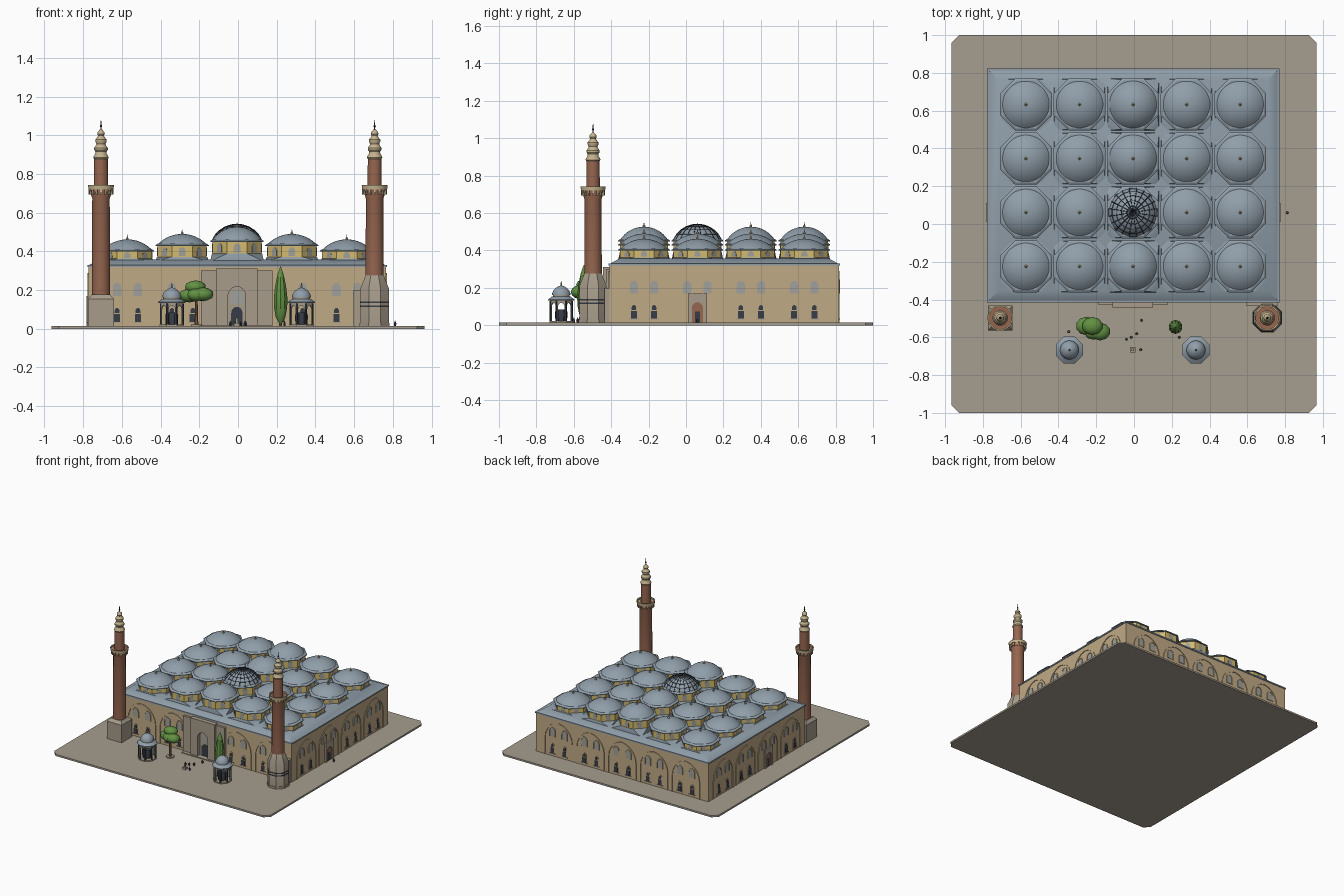
import bpy, bmesh, math
from math import pi, sin, cos, tan
from mathutils import Matrix, Vector

if "Cube" in bpy.data.objects:
    bpy.data.objects.remove(bpy.data.objects["Cube"])

def lin(c):
    c /= 255
    return c / 12.92 if c < 0.04 else ((c + 0.055) / 1.055) ** 2.4

def mat(name, *rgb):
    m = bpy.data.materials.new(name)
    m.diffuse_color = (*[lin(c) for c in rgb], 1)
    m.use_nodes = True
    m.node_tree.nodes["Principled BSDF"].inputs["Base Color"].default_value = m.diffuse_color
    return m

WALL = mat("sand_wall", 192, 170, 134)
PAVE = mat("paving", 166, 157, 143)
LEAD = mat("lead_roof", 144, 158, 169)
DRUM = mat("yellow_drum", 212, 187, 112)
BRICK = mat("brick", 150, 102, 80)
CAP = mat("cream_stone", 196, 178, 142)
STONE = mat("grey_stone", 167, 156, 139)
DARK = mat("dark_opening", 55, 60, 70)
GREEN = mat("leaf_green", 98, 145, 66)
PANE = mat("pale_window", 160, 160, 156)

def finish(name, bm, m, M=Matrix()):
    bmesh.ops.transform(bm, matrix=M, verts=bm.verts)
    bmesh.ops.recalc_face_normals(bm, faces=bm.faces)
    me = bpy.data.meshes.new(name)
    bm.to_mesh(me)
    bm.free()
    me.materials.append(m)
    ob = bpy.data.objects.new(name, me)
    bpy.context.collection.objects.link(ob)
    return ob

def box(name, x0, x1, y0, y1, z0, z1, m, M=Matrix()):
    return hull(name, [(x, y, z) for x in (x0, x1) for y in (y0, y1) for z in (z0, z1)], m, M)

def hull(name, pts, m, M=Matrix()):
    bm = bmesh.new()
    vs = [bm.verts.new(p) for p in pts]
    bmesh.ops.convex_hull(bm, input=vs)
    bmesh.ops.dissolve_limit(bm, angle_limit=0.01, verts=bm.verts, edges=bm.edges)
    return finish(name, bm, m, M)

def lathe(name, prof, n, x, y, m, phase=None):
    """Revolve (radius, z) pairs; n = 8 gives flats facing the axes."""
    bm = bmesh.new()
    ph = pi / n if phase is None else phase
    rings = []
    for r, z in prof:
        a = [ph + 2 * pi * i / n for i in range(n)]
        rings.append([bm.verts.new((x + r * cos(t), y + r * sin(t), z)) for t in a])
    for p, q in zip(rings, rings[1:]):
        for i in range(n):
            bm.faces.new((p[i], p[(i + 1) % n], q[(i + 1) % n], q[i]))
    bm.faces.new(rings[0])
    bm.faces.new(rings[-1])
    return finish(name, bm, m)

def octa(a):            # corner radius of an octagon with half width a
    return a / cos(pi / 8)

def cap(r, h, z, k=8):  # shallow dome profile
    R = (r * r + h * h) / (2 * h)
    t0 = math.asin(min(1, r / R))
    return [(max(R * sin(t0 * (1 - i / k)), 0.001), z + h - R + R * cos(t0 * (1 - i / k))) for i in range(k + 1)]

def arch(w, h, n=10):   # slightly pointed arch outline, left foot to right foot
    s = h - 0.56 * w
    top = [(-w / 2 * cos(pi * i / n), s + 0.5 * w * sin(pi * i / n) + 0.06 * w * (1 - abs(2 * i / n - 1)))
           for i in range(n + 1)]
    return [(-w / 2, 0)] + top + [(w / 2, 0)]

def plate(name, pts, m, M, t):
    """Extrude an outline in x, z towards local -y."""
    bm = bmesh.new()
    f = bm.faces.new([bm.verts.new((x, 0, z)) for x, z in pts])
    g = bmesh.ops.extrude_face_region(bm, geom=[f])
    bmesh.ops.translate(bm, vec=(0, -t, 0), verts=[v for v in g['geom'] if isinstance(v, bmesh.types.BMVert)])
    return finish(name, bm, m, M)

def gate(name, w, h, aw, ah, m, M, t):   # rectangular plate with an arched opening
    pts = [(-w / 2, 0), (-w / 2, h), (w / 2, h), (w / 2, 0)] + arch(aw, ah)[::-1]
    return plate(name, pts, m, M, t)

def arch_band(name, w, h, b, m, M, t):   # arched moulding
    return plate(name, arch(w, h) + arch(w - 2 * b, h - b)[::-1], m, M, t)

def place(cx, cy, ang, u, dist, z):
    return Matrix.Translation((cx, cy, 0)) @ Matrix.Rotation(ang, 4, 'Z') @ Matrix.Translation((u, -dist, z))

# Courtyard paving with clipped corners
X, c = 0.965, 0.04
hull("courtyard", [(sx * (X - a), sy * (1 - b), z) for sx in (-1, 1) for sy in (-1, 1)
                   for a, b in ((c, 0), (0, c)) for z in (0, 0.014)], PAVE)

# Hall body and sloped roof edge
CX, CY, HX, HY = -0.004, 0.204, 0.768, 0.613
box("hall_walls", CX - HX, CX + HX, CY - HY, CY + HY, 0.01, 0.322, WALL)
box("cornice", CX - HX - .006, CX + HX + .006, CY - HY - .006, CY + HY + .006, 0.32, 0.33, LEAD)
hull("roof_edge", [(CX + s * (HX - d), CY + t * (HY - d), z) for s in (-1, 1) for t in (-1, 1)
                   for d, z in ((0.004, 0.33), (0.055, 0.358))], LEAD)

# Grid of domed bays, rising towards the middle aisle
for i in range(-2, 3):
    x = -0.005 + 0.2835 * i
    zb, zt, top = {0: (.388, .452, .527), 1: (.372, .43, .49), 2: (.362, .402, .462)}[abs(i)]
    for j in range(4):
        y = 0.204 + 0.2857 * (j - 1.5)
        glass = i == 0 and j == 1
        R = octa(0.13)
        hull("bay_skirt", [(x + s * .1385, y + t * .1385, z) for s in (-1, 1) for t in (-1, 1) for z in (.335, .348)]
             + [(x + R * cos(pi / 8 + k * pi / 4), y + R * sin(pi / 8 + k * pi / 4), zb) for k in range(8)], LEAD)
        lathe("drum", [(octa(.127), zb - .01), (octa(.127), zt)], 8, x, y, DRUM)
        lathe("dome_eave", [(octa(.138), zt - .003), (octa(.138), zt + .002), (octa(.126), zt + .01)], 8, x, y, LEAD)
        h = top - zt - .006 + (.012 if glass else 0)
        lathe("dome", cap(.128, h, zt + .006), 32, x, y, LEAD)
        if glass:
            ribs = lathe("glass_dome_ribs", cap(.13, h, zt + .008, 5), 20, x, y, DARK)
            w = ribs.modifiers.new("ribs", 'WIREFRAME')
            w.thickness = 0.004
        else:
            lathe("dome_finial", [(.007, top - .003), (.008, top + .005), (.003, top + .01), (.001, top + .024)],
                  8, x, y, CAP)
        for k in range(8):
            plate("drum_window", arch(.034, (zt - zb) * .75), PANE,
                  place(x, y, k * pi / 4, 0, .127, zb + .005), .002)

# Wall bays: blind arches with two tiers of paired windows
def bay(ang, u, dist, door=False):
    P = lambda v, z: place(CX, CY, ang, u + v, dist, z)
    arch_band("blind_arch", .25, .275, .007, WALL, P(0, .014), .005)
    for v in (-.054, .054):
        plate("upper_window", arch(.044, .068), PANE, P(v, .17), .003)
        arch_band("upper_window_frame", .054, .075, .005, WALL, P(v, .169), .006)
        if not door:
            plate("lower_window", arch(.036, .082), WALL, P(v, .034), .003)
            box("lower_window_opening", -.016, .016, -.005, 0, .002, .042, DARK, P(v, .034))
            plate("lower_window_light", arch(.024, .026), DARK, P(v, .082), .005)
            box("window_sill", -.026, .026, -.007, 0, -.005, 0, STONE, P(v, .036))
    if door:
        gate("side_door_frame", .1, .155, .06, .11, STONE, P(0, .014), .012)
        plate("side_door", arch(.06, .11), BRICK, P(0, .014), .005)
        box("side_door_leaf", -.014, .014, -.007, 0, 0, .06, DARK, P(0, .014))

for i in range(-2, 3):
    bay(pi, .2835 * i, HY)
    if i:
        bay(0, .2835 * i, HY)
for j in range(4):
    u = .2857 * (j - 1.5)
    bay(pi / 2, u, HX, j == 1)
    bay(-pi / 2, u, HX, j == 2)

# Main portal with arched niche and door
F = place(-.006, CY, 0, 0, HY, .014)
gate("portal_wings", .37, .287, .092, .205, STONE, F, .018)
gate("portal_centre", .215, .298, .092, .205, STONE, F, .034)
plate("portal_niche", arch(.092, .205), STONE, F, .003)
plate("niche_vault", arch(.07, .075), PANE, F @ Matrix.Translation((0, 0, .115)), .005)
plate("portal_door", arch(.058, .1), DARK, F, .006)
box("portal_step", -.18, .18, -.046, 0, -.004, .006, STONE, F)

# Minarets: base, shaft, balcony, upper shaft, onion cap
def minaret(x, y, z0):
    lathe("minaret_shaft", [(.048, z0), (.046, .672), (.062, .722), (.062, .73)], 16, x, y, BRICK)
    for k in range(16):
        a = k * pi / 8
        box("balcony_corbel", .045, .064, -.004, .004, .695, .722, CAP,
            Matrix.Translation((x, y, 0)) @ Matrix.Rotation(a, 4, 'Z'))
    lathe("balcony_rail", [(.066, .72), (.068, .742), (.06, .742), (.06, .73)], 16, x, y, CAP)
    lathe("minaret_upper_shaft", [(.037, .72), (.036, .88)], 16, x, y, BRICK)
    lathe("minaret_cap", [(.036, .878), (.041, .885), (.038, .892), (.03, .905), (.029, .915), (.036, .925),
                          (.036, .935), (.026, .948), (.024, .955), (.03, .968), (.03, .978), (.018, .992),
                          (.016, .998), (.02, 1.006), (.018, 1.016), (.006, 1.03)], 16, x, y, CAP)
    lathe("minaret_finial", [(.004, 1.025), (.003, 1.04), (.007, 1.047), (.003, 1.054), (.001, 1.08)], 8, x, y, DARK)

LX, RX, MY = -.708, .706, -.497
box("left_minaret_base", LX - .066, LX + .066, MY - .066, MY + .066, .01, .155, STONE)
lathe("left_base_taper", [(.066 * 2 ** .5, .155), (.066, .178)], 4, LX, MY, STONE)
minaret(LX, MY, .165)
lathe("right_minaret_base", [(octa(.073), .01), (octa(.073), .21), (.05, .278)], 8, RX, MY, STONE)
for z in (.113, .133):
    lathe("base_stripe", [(octa(.075), z), (octa(.075), z + .008)], 8, RX, MY, DARK)
lathe("base_foot", [(octa(.078), .012), (octa(.078), .03)], 8, RX, MY, STONE)
minaret(RX, MY, .27)
box("corner_buttress", .596, .76, -.435, -.4, .01, .2, STONE)

# Pair of domed fountain kiosks
for x in (-.342, .328):
    y = -.667
    lathe("kiosk_floor", [(octa(.064), .012), (octa(.064), .022)], 8, x, y, STONE)
    lathe("kiosk_basin", [(.034, .02), (.036, .07), (.03, .085)], 8, x, y, DARK)
    for k in range(8):
        gate("kiosk_arch", .046, .115, .034, .1, STONE, place(x, y, k * pi / 4, 0, .053, .02), .006)
        a = pi / 8 + k * pi / 4
        lathe("kiosk_column", [(.006, .02), (.006, .13)], 6, x + octa(.057) * cos(a), y + octa(.057) * sin(a), DARK)
    lathe("kiosk_eave", [(octa(.071), .132), (octa(.071), .138), (octa(.048), .155)], 8, x, y, LEAD)
    lathe("kiosk_drum", [(.046, .15), (.046, .163)], 16, x, y, STONE)
    lathe("kiosk_dome", [(.05, .162), (.049, .172), (.043, .186), (.032, .198), (.018, .207), (.004, .213)], 20, x, y, LEAD)
    lathe("kiosk_finial", [(.004, .21), (.005, .22), (.001, .238)], 8, x, y, CAP)

# Broadleaf tree and cypress
lathe("tree_trunk", [(.012, .01), (.008, .08), (.007, .19)], 8, -.215, -.555, BRICK)
lathe("tree_planter", [(.03, .012), (.03, .022)], 12, -.215, -.555, STONE)
for x, y, z, r, h in ((-.25, -.54, .172, .058, .036), (-.18, -.57, .178, .055, .036), (-.22, -.54, .216, .056, .034),
                      (-.215, -.57, .175, .05, .034)):
    bm = bmesh.new()
    bmesh.ops.create_icosphere(bm, subdivisions=2, radius=1)
    finish("tree_foliage", bm, GREEN, Matrix.Translation((x, y, z)) @ Matrix.Diagonal((r, r * .85, h, 1)))
lathe("cypress_trunk", [(.008, .01), (.008, .05)], 8, .22, -.545, BRICK)
lathe("cypress", [(.008, .028), (.026, .06), (.036, .11), (.037, .16), (.03, .22), (.017, .28), (.002, .322)],
      10, .22, -.545, GREEN)

# Small square fountain and visitors
box("small_fountain", -.02, .008, -.68, -.652, .01, .03, STONE)
box("small_fountain_pillar", -.012, 0, -.672, -.66, .03, .055, STONE)
for x, y in ((.04, -.51), (.015, -.58), (-.015, -.6), (-.04, -.61), (.035, -.665), (-.345, -.57), (.24, -.6), (.812, .06)):
    lathe("visitor_body", [(.006, .013), (.007, .028), (.004, .034)], 6, x, y, DARK)
    lathe("visitor_head", [(.001, .033), (.004, .037), (.001, .043)], 6, x, y, CAP)

# Smooth round parts, keep corners sharp
for ob in bpy.context.collection.objects:
    ob.select_set(True)
    bpy.context.view_layer.objects.active = ob
bpy.ops.object.shade_smooth_by_angle(angle=math.radians(32))
